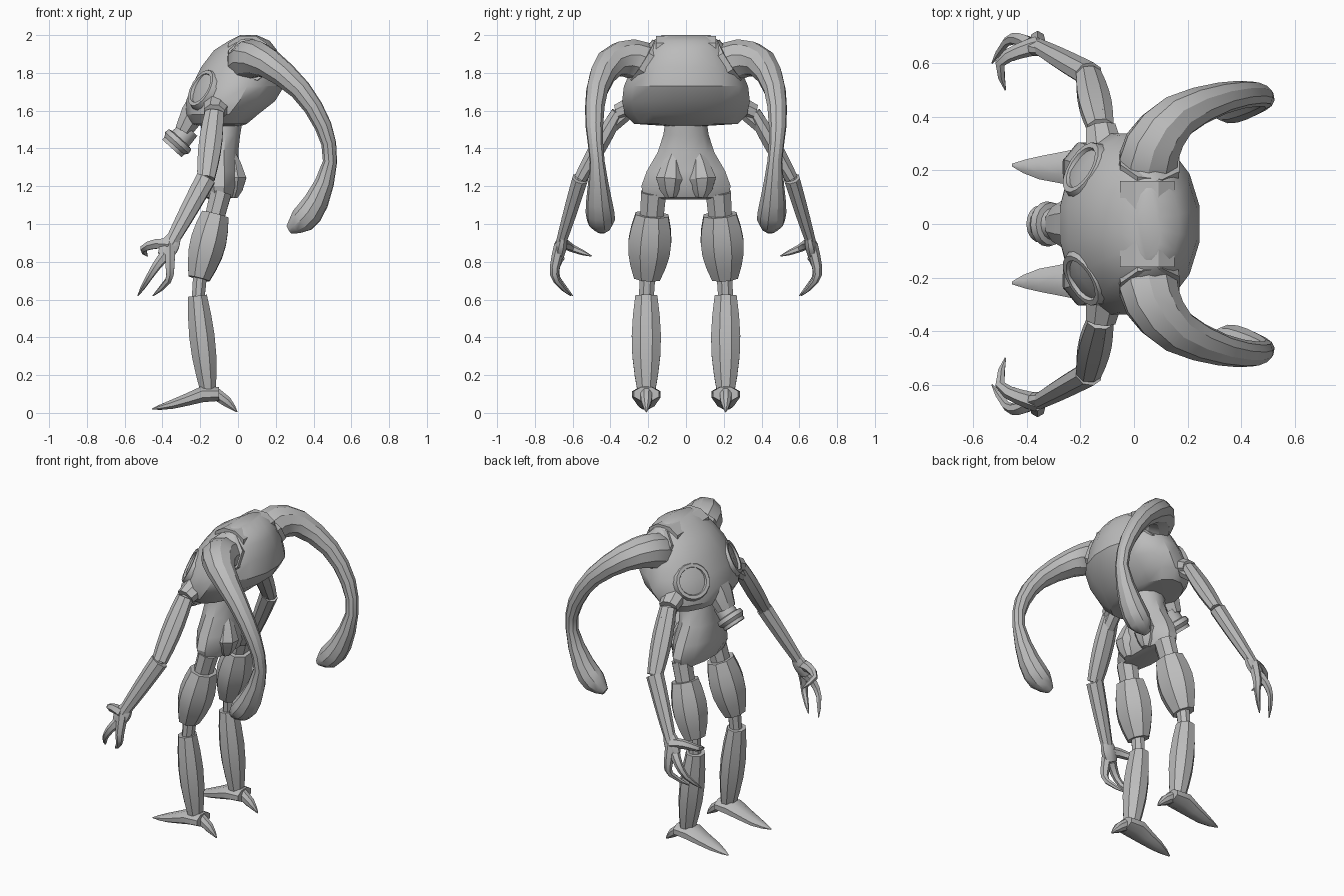
import bpy
import math
from mathutils import Vector

cube = bpy.data.objects.get("Cube")
if cube:
    bpy.data.objects.remove(cube)

GREY = (.5, .5, .5, 1)
grey = bpy.data.materials.new("plain_grey")
grey.use_nodes = True
grey.diffuse_color = GREY
grey.node_tree.nodes["Principled BSDF"].inputs["Base Color"].default_value = GREY


def build(name, rings, paired):
    """Skin equal-length rings of points, cap both ends, optionally mirror over y."""
    count = len(rings[0])
    verts = [point for ring_points in rings for point in ring_points]
    faces = []
    for low in range(0, len(verts) - count, count):
        for j in range(count):
            after = (j + 1) % count
            faces.append((low + j, low + after, low + count + after, low + count + j))
    faces.append(tuple(reversed(range(count))))
    faces.append(tuple(range(len(verts) - count, len(verts))))
    mesh = bpy.data.meshes.new(name)
    mesh.from_pydata(verts, [], faces)
    mesh.materials.append(grey)
    obj = bpy.data.objects.new(name, mesh)
    bpy.context.collection.objects.link(obj)
    bpy.ops.object.select_all(action='DESELECT')
    obj.select_set(True)
    bpy.context.view_layer.objects.active = obj
    bpy.ops.object.mode_set(mode='EDIT')
    bpy.ops.mesh.select_all(action='SELECT')
    bpy.ops.mesh.normals_make_consistent(inside=False)
    bpy.ops.object.mode_set(mode='OBJECT')
    bpy.ops.object.shade_smooth_by_angle(angle=math.radians(32))
    if paired:
        mirror = obj.modifiers.new("mirror", 'MIRROR')
        mirror.use_axis = (False, True, False)
        mirror.use_mirror_merge = False


def ring(centre, u, v, sides):
    angles = [math.tau * (k + .5) / sides for k in range(sides)]
    return [centre + u * math.cos(a) + v * math.sin(a) for a in angles]


def refine(keys):
    """Add a smooth in-between point to every span of the key points."""
    keys = [Vector(key) for key in keys]
    result = []
    for i in range(len(keys) - 1):
        before, after = keys[max(i - 1, 0)], keys[min(i + 2, len(keys) - 1)]
        middle = (keys[i] + keys[i + 1]) * (9 / 16) - (before + after) / 16
        result += [keys[i], middle]
    return result + [keys[-1]]


def tube(name, path, across=1, ref=(1, 0, 0), sides=8, paired=True):
    """Sweep an oval along (x, y, z, radius) points; across scales its second axis."""
    centres = [Vector(point[:3]) for point in path]
    side = Vector(ref)
    rings = []
    for i, centre in enumerate(centres):
        ahead, behind = centres[min(i + 1, len(centres) - 1)], centres[max(i - 1, 0)]
        tangent = (ahead - behind).normalized()
        side = (side - tangent * side.dot(tangent)).normalized()
        radius = path[i][3]
        rings.append(ring(centre, side * radius, tangent.cross(side) * radius * across, sides))
    build(name, rings, paired)


def limb(name, start, end, first, last, bulge=0, across=1):
    """Straight limb segment whose radius swells by a sine rule."""
    steps = [k / 5 for k in range(6)]
    tube(name, [(*start.lerp(end, t), first + (last - first) * t + bulge * math.sin(math.pi * t))
                for t in steps], across)


def claw(name, base, points, radius):
    """Curved spike from a base joint, tapering to a point."""
    path = refine([base, *points])
    last = len(path) - 1
    tube(name, [(*point, radius * (1 - i / last) ** .6 + .003) for i, point in enumerate(path)],
         sides=6)


def stack(name, levels, sides):
    """Horizontal oval rings given as (z, front x, back x, half width)."""
    build(name, [ring(Vector(((front + back) / 2, 0, z)), Vector(((back - front) / 2, 0, 0)),
                      Vector((0, width, 0)), sides)
                 for z, front, back, width in levels], False)


def lathe(name, centre, axis, profile, paired=False):
    """Turn (radius, distance along axis) pairs around a tilted axis."""
    axis = Vector(axis).normalized()
    u = axis.orthogonal().normalized()
    v = axis.cross(u)
    build(name, [ring(Vector(centre) + axis * along, u * radius, v * radius, 16)
                 for radius, along in profile], paired)


# Big masked head merged with the chest
stack("masked_head", [
    (1.52, -.2, .02, .12), (1.53, -.25, .05, .28), (1.58, -.28, .11, .33),
    (1.65, -.28, .2, .345), (1.73, -.25, .25, .335), (1.83, -.2, .24, .29),
    (1.92, -.13, .21, .23), (1.97, -.05, .17, .18), (2, .01, .1, .13)], sides=16)

# Flat crest between the horn roots
tube("head_crest", [(.05, -.16, 1.93, .11), (.05, .16, 1.93, .11)], across=.65, paired=False)

# Round goggles with recessed lenses
lathe("goggles", (-.18, .2, 1.71), (-.75, .45, .42),
      [(.12, -.07), (.12, -.01), (.105, .025), (.085, .025), (.075, 0), (.01, .005)],
      paired=True)

# Snout and breathing filter
tube("snout", [(-.17, 0, 1.68, .08), (-.24, 0, 1.58, .07), (-.29, 0, 1.49, .05)],
     across=1.4, paired=False)
lathe("breathing_filter", (-.35, 0, 1.4), (-.67, 0, -.74),
      [(.055, -.14), (.06, -.07), (.08, -.065), (.085, -.04), (.07, -.02),
       (.07, 0), (.055, 0), (.05, -.015)])

# Waist, hips and rounded seat
stack("waist_and_hips", [
    (1.13, -.15, -.06, .16), (1.14, -.18, -.02, .23), (1.2, -.21, .01, .245),
    (1.28, -.22, .015, .215), (1.38, -.21, .005, .155), (1.47, -.2, .015, .125),
    (1.56, -.2, .03, .11)], sides=12)
tube("seat", refine([(-.03, .08, 1.14, .03), (-.03, .085, 1.24, .08),
                     (-.04, .06, 1.39, .02)]))

# Horns sweeping out and back to a drooping bulb
tube("horn_root_collar", [(.05, .17, 1.83, .12), (.06, .235, 1.87, .12)], across=1.1)
tube("horns", refine([
    (.05, .2, 1.84, .115), (.07, .29, 1.875, .11), (.16, .4, 1.85, .085),
    (.33, .47, 1.71, .06), (.45, .485, 1.52, .048), (.487, .47, 1.33, .04),
    (.415, .46, 1.12, .07), (.34, .45, 1.02, .075), (.27, .44, .97, .025)]),
     across=.95, sides=10)

# Arms: shoulder joint, sleeve, elbow, forearm and palm
chest, shoulder = Vector((-.11, .27, 1.63)), Vector((-.125, .36, 1.59))
elbow, wrist = Vector((-.17, .56, 1.24)), Vector((-.36, .665, .89))
palm = Vector((-.39, .67, .83))
limb("shoulder_cuffs", chest, shoulder, .075, .06, across=.8)
limb("shoulder_joints", chest, shoulder.lerp(elbow, .2), .045, .045)
limb("upper_arms", shoulder, elbow, .053, .05, bulge=.014, across=.72)
limb("elbows", shoulder.lerp(elbow, .9), elbow.lerp(wrist, .1), .035, .035)
limb("forearms", elbow, wrist, .056, .035, bulge=.003, across=.8)
limb("palms", elbow.lerp(wrist, .85), palm, .034, .04, bulge=.016, across=.6)

# Clawed hands
claw("thumbs", wrist, [(-.43, .645, .895), (-.5, .6, .87), (-.48, .5, .83)], .033)
claw("front_fingers", palm, [(-.43, .69, .78), (-.475, .68, .71), (-.53, .6, .62)], .028)
claw("rear_fingers", wrist, [(-.36, .695, .77), (-.37, .685, .7), (-.45, .61, .62)], .03)

# Legs: hip joint, thigh, knee, shin
hip, knee = Vector((-.12, .18, 1.05)), Vector((-.22, .21, .66))
ankle = Vector((-.155, .21, .09))
thigh_end, shin_top = hip.lerp(knee, .87), knee.lerp(ankle, .07)
limb("hip_joints", hip.lerp(knee, -.3), hip.lerp(knee, .1), .06, .055, across=1.2)
limb("thighs", hip, thigh_end, .078, .062, bulge=.032, across=1.2)
limb("knees", hip.lerp(knee, .8), knee.lerp(ankle, .12), .04, .036, across=1.15)
limb("shins", shin_top, ankle, .055, .04, bulge=.025, across=1.15)

# Leaf-shaped feet with a spur heel
tube("feet", [(-.1, .21, .1, .04), (-.19, .21, .098, .045), (-.27, .21, .07, .035),
              (-.35, .21, .045, .026), (-.41, .215, .03, .015), (-.455, .22, .02, .003)],
     across=1.8, ref=(0, 0, 1))
tube("heel_spurs", refine([(-.16, .21, .13, .035), (-.06, .21, .06, .03),
                           (-.005, .21, .005, .003)]), ref=(0, 0, 1))
